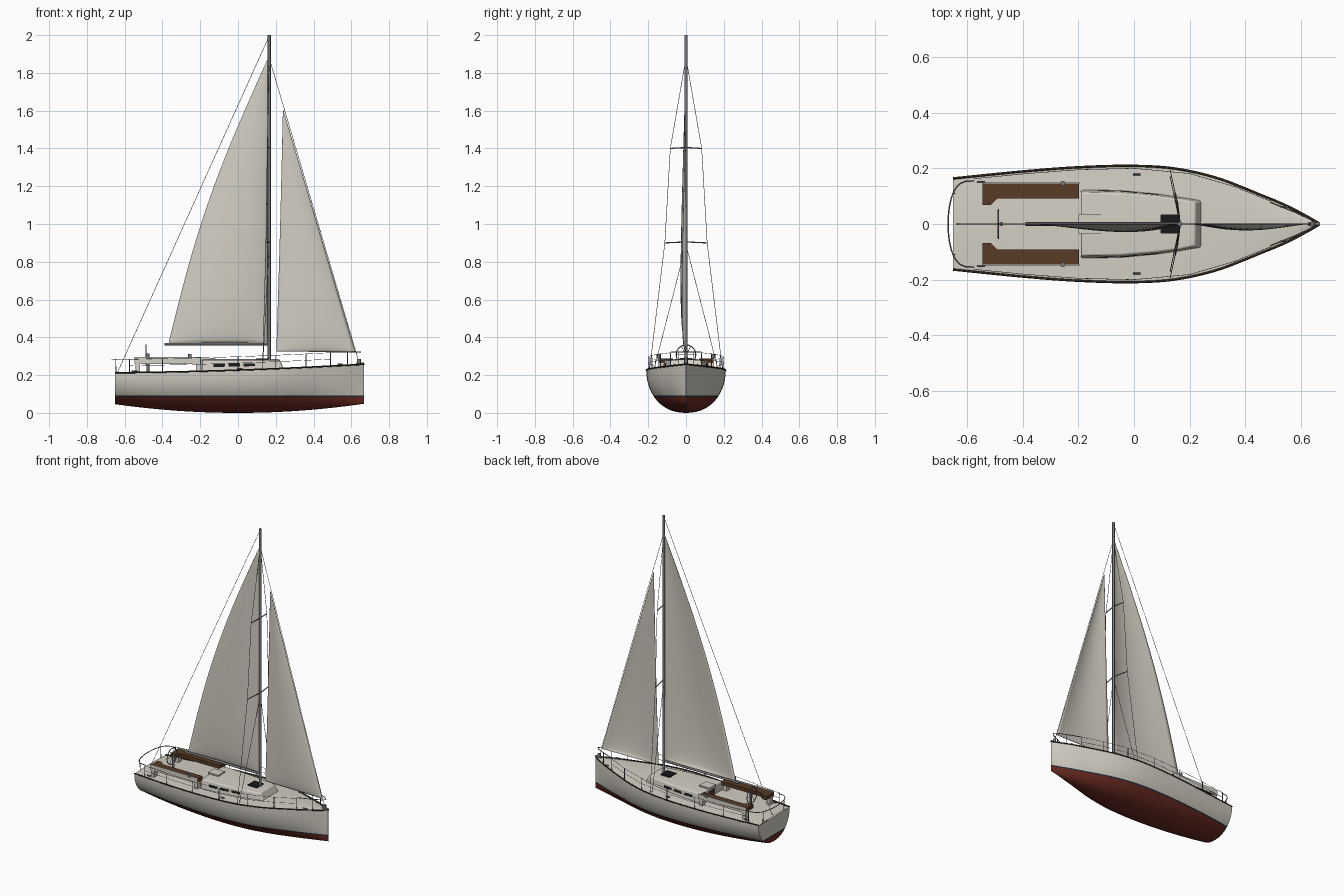
import bpy, bmesh, math
from mathutils import Vector

if "Cube" in bpy.data.objects:
    bpy.data.objects.remove(bpy.data.objects["Cube"])


def material(name, c):
    m = bpy.data.materials.new(name)
    m.diffuse_color = (*c, 1)
    m.use_nodes = True
    m.node_tree.nodes["Principled BSDF"].inputs["Base Color"].default_value = m.diffuse_color
    return m


WHITE = material("hull_white", (0.66, 0.63, 0.56))
RED = material("bottom_red", (0.15, 0.024, 0.015))
NAVY = material("stripe_navy", (0.02, 0.03, 0.05))
TEAK = material("teak", (0.095, 0.043, 0.018))
RAIL = material("dark_wood", (0.035, 0.02, 0.012))
METAL = material("metal_grey", (0.2, 0.2, 0.21))
BLACK = material("black_glass", (0.008, 0.009, 0.01))
SAIL = material("sailcloth", (0.64, 0.61, 0.54))


def finish(name, bm, mats, smooth=None):
    me = bpy.data.meshes.new(name)
    bm.to_mesh(me)
    bm.free()
    for m in mats:
        me.materials.append(m)
    ob = bpy.data.objects.new(name, me)
    bpy.context.collection.objects.link(ob)
    if smooth:
        bpy.ops.object.select_all(action='DESELECT')
        ob.select_set(True)
        bpy.context.view_layer.objects.active = ob
        bpy.ops.object.shade_smooth_by_angle(angle=math.radians(smooth))
    return ob


def loft(bm, rows, cap=False):
    vs = [[bm.verts.new(p) for p in r] for r in rows]
    for a, b in zip(vs, vs[1:]):
        for i in range(len(a) - 1):
            bm.faces.new((a[i], a[i + 1], b[i + 1], b[i]))
    if cap:
        bm.faces.new(vs[0])
        bm.faces.new(vs[-1])


def box(name, x, y, z, mat, bevel=0.0):
    bm = bmesh.new()
    bmesh.ops.create_cube(bm, size=1)
    for v in bm.verts:
        v.co = [s[0] + (c + 0.5) * (s[1] - s[0]) for c, s in zip(v.co, (x, y, z))]
    if bevel:
        bmesh.ops.bevel(bm, geom=bm.edges[:], offset=bevel, segments=2, affect='EDGES')
    return finish(name, bm, [mat], 40)


def tube(name, pts, r, mat, cyclic=False):
    cu = bpy.data.curves.new(name, 'CURVE')
    cu.dimensions = '3D'
    cu.bevel_depth, cu.bevel_resolution, cu.use_fill_caps = r, 2, True
    sp = cu.splines.new('POLY')
    sp.points.add(len(pts) - 1)
    for p, q in zip(sp.points, pts):
        p.co = (*q, 1)
    sp.use_cyclic_u = cyclic
    cu.materials.append(mat)
    ob = bpy.data.objects.new(name, cu)
    bpy.context.collection.objects.link(ob)
    bpy.ops.object.select_all(action='DESELECT')
    ob.select_set(True)
    bpy.context.view_layer.objects.active = ob
    bpy.ops.object.convert(target='MESH')
    bpy.ops.object.shade_smooth_by_angle(angle=math.radians(50))


# hull shape functions
BEAM = [(-0.65, .165), (-0.4, .19), (-0.2, .205), (0, .21), (0.15, .2), (0.3, .166),
        (0.45, .108), (0.55, .066), (0.63, .024), (0.667, .002)]


def beam(x):
    x = min(max(x, -0.65), 0.667)
    n = len(BEAM)
    i = max(k for k in range(n - 1) if BEAM[k][0] <= x)

    def slope(k):
        a, b = BEAM[max(k - 1, 0)], BEAM[min(k + 1, n - 1)]
        return (b[1] - a[1]) / (b[0] - a[0])
    (x0, y0), (x1, y1) = BEAM[i], BEAM[i + 1]
    h = x1 - x0
    t = (x - x0) / h
    return ((2*t**3 - 3*t*t + 1) * y0 + (t**3 - 2*t*t + t) * h * slope(i)
            + (3*t*t - 2*t**3) * y1 + (t**3 - t*t) * h * slope(i + 1))


def deck(x):
    return 0.2235 + 0.034 * x + 0.019 * x * x


def keel(x):
    return 0.046 * (x / 0.65) ** 2


XS = [-0.65 + 1.317 * i / 48 for i in range(49)]

# hull, coloured by height
bm = bmesh.new()
rows = []
for x in XS:
    row = []
    for k in range(-14, 15):
        t = abs(k) / 14 * math.pi / 2
        y = beam(x) * math.sin(t) ** 0.9 * (1 if k > 0 else -1)
        row.append((x, y, keel(x) + (deck(x) - keel(x)) * (1 - math.cos(t))))
    rows.append(row)
loft(bm, rows, cap=True)
for h in (0.084, 0.092):
    bmesh.ops.bisect_plane(bm, geom=bm.verts[:] + bm.edges[:] + bm.faces[:],
                           plane_co=(0, 0, h), plane_no=(0, 0, 1))
bmesh.ops.recalc_face_normals(bm, faces=bm.faces[:])
for f in bm.faces:
    z = f.calc_center_median().z
    f.material_index = 1 if z < 0.084 else 2 if z < 0.092 else 0
finish("hull", bm, [WHITE, RED, NAVY], 40)

# deck with slight camber
bm = bmesh.new()
loft(bm, [[(x, beam(x) * s, deck(x) + 0.006 * (1 - s * s)) for s in (1, .5, 0, -.5, -1)] for x in XS])
bmesh.ops.recalc_face_normals(bm, faces=bm.faces[:])
finish("deck", bm, [WHITE], 40)

# cabin trunk
CABIN = [(-0.19, .124), (-0.05, .122), (0.08, .11), (0.17, .097), (0.245, .085)]
TOP = 0.279


def cabin_side(x, f):
    i = max(k for k in range(4) if CABIN[k][0] <= x)
    (x0, y0), (x1, y1) = CABIN[i], CABIN[i + 1]
    y = y0 + (y1 - y0) * (x - x0) / (x1 - x0)
    return y * (1 - 0.08 * f), deck(x) + f * (TOP - deck(x))


bm = bmesh.new()
rows = []
for x, w in CABIN:
    xt = x - 0.025 if x > 0.2 else x
    rows.append([(x, -w, deck(x) - .005), (xt, -w * .92, TOP), (xt, 0, TOP + .005),
                 (xt, w * .92, TOP), (x, w, deck(x) - .005)])
loft(bm, rows, cap=True)
bmesh.ops.recalc_face_normals(bm, faces=bm.faces[:])
cabin = finish("cabin", bm, [WHITE], 40)
bev = cabin.modifiers.new("bevel", 'BEVEL')
bev.width, bev.segments, bev.limit_method, bev.angle_limit = 0.006, 3, 'ANGLE', math.radians(40)

# cabin windows
for side in (-1, 1):
    for n, x0 in enumerate((-0.13, -0.05, 0.03)):
        bm = bmesh.new()
        rows = []
        for x in (x0, x0 + 0.06):
            rows.append([(x, side * (cabin_side(x, f)[0] + .0015), cabin_side(x, f)[1]) for f in (.4, .68)])
        loft(bm, rows)
        finish(f"cabin_window_{n}_{side}", bm, [BLACK])

box("deck_hatch", (.095, .165), (-.035, .035), (.278, .289), BLACK, .002)
box("companionway_slide", (-.2, -.12), (-.036, .036), (.27, .291), WHITE, .003)
box("companionway_door", (-.194, -.189), (-.03, .03), (.225, .272), TEAK)

# toe rails, cockpit benches, winches, cleats, guard rails
for s in (-1, 1):
    tube("toe_rail", [(x, s * (beam(x) - .001), deck(x) + .003) for x in XS], .0042, RAIL)
    y = sorted((s * .092, s * .143))
    box("bench", (-.545, -.197), y, (.264, .288), TEAK)
    box("coaming", (-.547, -.195), sorted((s * .143, s * .149)), (.258, .296), WHITE, .001)
    for x in (-.53, -.21):
        box("bench_support", (x - .012, x + .012), sorted((s * .11, s * .145)), (.21, .266), WHITE)
    # angled aft corner of the bench
    bm = bmesh.new()
    loft(bm, [[(-.545, s * .068, z), (-.515, s * .068, z), (-.49, s * .093, z), (-.545, s * .093, z),
               (-.545, s * .068, z)] for z in (.264, .288)], cap=False)
    bmesh.ops.remove_doubles(bm, verts=bm.verts[:], dist=1e-5)
    bmesh.ops.holes_fill(bm, edges=bm.edges[:])
    bmesh.ops.recalc_face_normals(bm, faces=bm.faces[:])
    finish("bench_corner", bm, [TEAK])
    tube("winch", [(-.255, s * .146, .288), (-.255, s * .146, .312)], .009, METAL)
    for cx, cy in ((-.55, .152), (.54, .062), (.01, .178)):
        tube("cleat", [(cx - .014, s * cy, deck(cx) + .01), (cx + .014, s * cy, deck(cx) + .01)], .003, METAL)
        tube("cleat_foot", [(cx, s * cy, deck(cx)), (cx, s * cy, deck(cx) + .01)], .004, METAL)
    posts = [-.575, -.4, -.2, 0, .2, .36, .49, .58]
    for x in posts:
        yy = s * (beam(x) - .01)
        tube("stanchion", [(x, yy, deck(x)), (x, yy, deck(x) + .075)], .002, METAL)
    for h in (.04, .074):
        tube("lifeline", [(x, s * (beam(x) - .01), deck(x) + h) for x in posts[:-1]], .001, METAL)

# bow and stern rails
bow = [(.49, .078), (.58, .042), (.635, .016), (.65, 0)]
tube("bow_rail", [(x, y, .322) for x, y in bow] + [(x, -y, .322) for x, y in bow[-2::-1]], .0025, METAL)
tube("bow_roller", [(.625, 0, .262), (.667, 0, .262)], .006, METAL)
tube("bow_drum", [(.64, 0, .262), (.64, 0, .285)], .01, METAL)
arc = [(-.575 - .093 * math.cos(a) ** .6, .155 * math.sin(a), .284)
       for a in [math.radians(-90 + 9 * i) for i in range(1, 20)]]
arc = [(-.575, -.155, .284)] + arc + [(-.575, .155, .284)]
tube("stern_rail", arc, .0025, METAL)
for y in (-.11, .11):
    tube("stern_rail_post", [(-.645, y, .21), (-.648, y, .284)], .002, METAL)

# steering wheel and pedestal
ring = [math.radians(15 * i) for i in range(24)]
tube("steering_wheel", [(-.487, .052 * math.cos(a), .308 + .052 * math.sin(a)) for a in ring], .0028, METAL, True)
for a in (0, 60, 120):
    c, d = .052 * math.cos(math.radians(a)), .052 * math.sin(math.radians(a))
    tube("wheel_spoke", [(-.487, -c, .308 - d), (-.487, c, .308 + d)], .0015, METAL)
tube("wheel_pedestal", [(-.477, 0, .205), (-.477, 0, .315)], .008, METAL)

# mast, boom and standing rigging
MX = .165
tube("mast", [(MX, 0, .275), (MX, 0, 2.0)], .0085, METAL)
tube("boom", [(-.39, 0, .364), (MX, 0, .364)], .0065, METAL)
tube("forestay", [(.643, 0, .26), (MX, 0, 1.88)], .0013, METAL)
tube("backstay", [(-.64, 0, .21), (MX, 0, 1.995)], .0013, METAL)
for s in (-1, 1):
    low, high = (.148, s * .112, .9), (.155, s * .083, 1.4)
    tube("lower_spreader", [(MX, 0, .905), low], .003, METAL)
    tube("upper_spreader", [(MX, 0, 1.405), high], .003, METAL)
    tube("shroud", [(MX, 0, 1.88), high, low, (.13, s * .193, deck(.13))], .0014, METAL)
    tube("lower_shroud", [(MX, 0, .89), (.13, s * .17, deck(.13))], .0014, METAL)


def sail(name, tack, clew, head, roach, belly):
    """Cambered triangular sail; roach bows the trailing edge outward."""
    tack, clew, head = (Vector((p[0], 0, p[1])) for p in (tack, clew, head))
    bm = bmesh.new()
    rows = []
    for j in range(41):
        v = (j / 40) ** 1.5 * 0.995
        luff = tack.lerp(head, v)
        leech = clew.lerp(head, v) - Vector((roach * math.sin(math.pi * v), 0, 0))
        row = []
        for i in range(21):
            u = i / 20
            p = luff.lerp(leech, u)
            p.y = -belly * math.sin(math.pi * u ** .8) * math.sin(math.pi * v ** .45)
            row.append(p)
        rows.append(row)
    loft(bm, rows)
    ob = finish(name, bm, [SAIL], 60)
    sol = ob.modifiers.new("thickness", 'SOLIDIFY')
    sol.thickness, sol.offset = .002, 0


sail("mainsail", (.158, .372), (-.367, .372), (.16, 1.88), .05, .028)
sail("jib", (.622, .322), (.203, .326), (.238, 1.61), -.002, .022)
